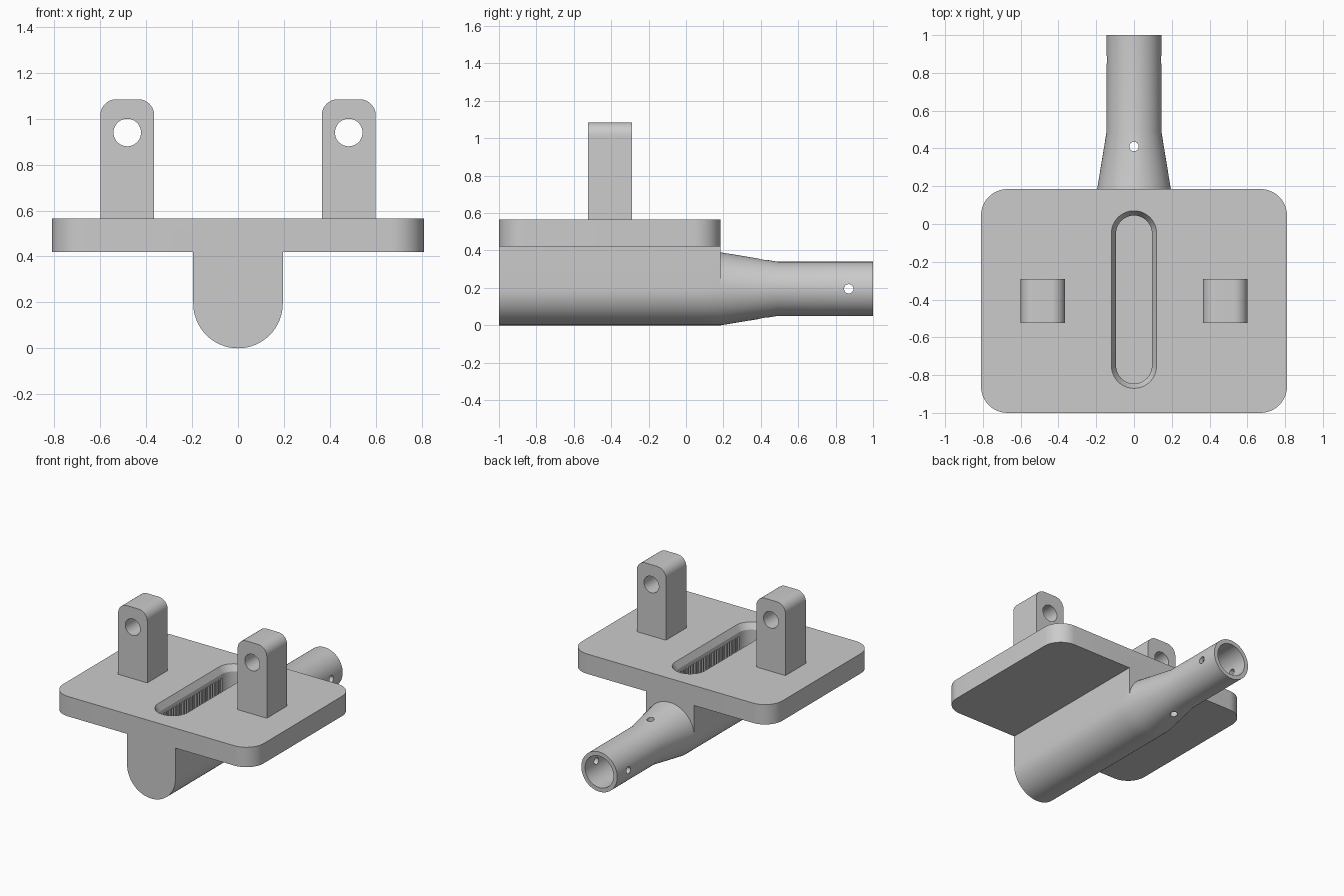
import bpy, bmesh, math
from mathutils import Vector

old = bpy.data.objects.get("Cube")
if old:
    bpy.data.objects.remove(old, do_unlink=True)

grey = bpy.data.materials.new("plain grey")
grey.use_nodes = True
grey.diffuse_color = (0.6, 0.6, 0.6, 1)
grey.node_tree.nodes["Principled BSDF"].inputs["Base Color"].default_value = (0.6, 0.6, 0.6, 1)


def loft(name, loops):
    """Skin a stack of matching closed loops and cap both ends."""
    bm = bmesh.new()
    rings = [[bm.verts.new(p) for p in loop] for loop in loops]
    n = len(rings[0])
    for a, b in zip(rings, rings[1:]):
        for i in range(n):
            j = (i + 1) % n
            bm.faces.new((a[i], a[j], b[j], b[i]))
    bm.faces.new(rings[0])
    bm.faces.new(rings[-1])
    bmesh.ops.recalc_face_normals(bm, faces=bm.faces)
    mesh = bpy.data.meshes.new(name)
    bm.to_mesh(mesh)
    bm.free()
    mesh.materials.append(grey)
    obj = bpy.data.objects.new(name, mesh)
    bpy.context.collection.objects.link(obj)
    return obj


def arc(cx, cy, r, start, end, n=12):
    return [(cx + r * math.cos(math.radians(start + (end - start) * i / n)),
             cy + r * math.sin(math.radians(start + (end - start) * i / n))) for i in range(n + 1)]


def circle(cx, cy, r, n=48):
    return arc(cx, cy, r, 0, 360, n)[:-1]


def rounded(x0, x1, y0, y1, r):
    return (arc(x1 - r, y1 - r, r, 0, 90) + arc(x0 + r, y1 - r, r, 90, 180)
            + arc(x0 + r, y0 + r, r, 180, 270) + arc(x1 - r, y0 + r, r, 270, 360))


def slot(half):
    """Round-ended slot outline of the given half width."""
    return arc(0, -0.05, half, 0, 180, 24) + arc(0, -0.75, half, 180, 360, 24)


def on_z(loop, z):
    return [(x, y, z) for x, y in loop]


def on_y(loop, y):
    return [(x, y, z) for x, z in loop]


def on_x(loop, x):
    return [(x, y, z) for y, z in loop]


def boolean(target, tool, operation):
    mod = target.modifiers.new(operation, "BOOLEAN")
    mod.operation = operation
    mod.solver = "EXACT"
    mod.object = tool
    bpy.context.view_layer.objects.active = target
    bpy.ops.object.modifier_apply(modifier=mod.name)
    bpy.data.objects.remove(tool, do_unlink=True)


R = 0.195   # keel radius, also the height of the pipe axis
BACK = 0.185

# Plate, keel and tapering pipe become one solid body
plate = rounded(-0.81, 0.81, -1, BACK, 0.14)
body = loft("mount_body", [on_z(plate, 0.42), on_z(plate, 0.565)])
keel = [(R, 0.5)] + [(-R, 0.5)] + arc(0, R, R, 180, 360, 32)
boolean(body, loft("keel", [on_y(keel, -1), on_y(keel, BACK)]), "UNION")
pipe = [on_y(circle(0, R, r, 64), y) for y, r in ((0.1, R), (BACK, R), (0.49, 0.145), (1, 0.145))]
boolean(body, loft("pipe", pipe), "UNION")

# Pocket with a sloping rim, and the bore leading into it
pocket = [on_z(slot(h), z) for h, z in ((0.095, 0.08), (0.095, 0.52), (0.12, 0.565), (0.12, 0.6))]
boolean(body, loft("pocket_cutter", pocket), "DIFFERENCE")
bore = circle(0, R, 0.115)
boolean(body, loft("bore_cutter", [on_y(bore, -0.02), on_y(bore, 1.1)]), "DIFFERENCE")

# Fine upright grooves in the pocket walls, below the rim
for i in range(24):
    y = -0.75 + 0.03 * i
    groove = [(-0.12, y), (0.12, y), (0.12, y + 0.015), (-0.12, y + 0.015)]
    boolean(body, loft("groove_cutter", [on_z(groove, 0.25), on_z(groove, 0.49)]), "DIFFERENCE")

# Pin holes across the pipe
pin = circle(0.87, R, 0.025, 24)
boolean(body, loft("side_pin_cutter", [on_x(pin, -0.3), on_x(pin, 0.3)]), "DIFFERENCE")
pin = circle(0, 0.41, 0.025, 24)
boolean(body, loft("upright_pin_cutter", [on_z(pin, -0.1), on_z(pin, 0.41)]), "DIFFERENCE")

# Pair of upright lugs with eyes
parts = [body]
for side, s in (("left", 1), ("right", -1)):
    c = s * 0.4825
    outline = ([(c + 0.1175, 0.55)] + arc(c + 0.0475, 1.015, 0.07, 0, 90)
               + arc(c - 0.0475, 1.015, 0.07, 90, 180) + [(c - 0.1175, 0.55)])
    lug = loft(side + "_lug", [on_y(outline, -0.525), on_y(outline, -0.29)])
    eye = circle(c, 0.94, 0.06)
    boolean(lug, loft("eye_cutter", [on_y(eye, -0.7), on_y(eye, -0.1)]), "DIFFERENCE")
    parts.append(lug)

# Smooth the curved walls, keep the edges crisp
for obj in parts:
    bpy.ops.object.select_all(action="DESELECT")
    obj.select_set(True)
    bpy.context.view_layer.objects.active = obj
    bpy.ops.object.shade_smooth_by_angle(angle=math.radians(20))
